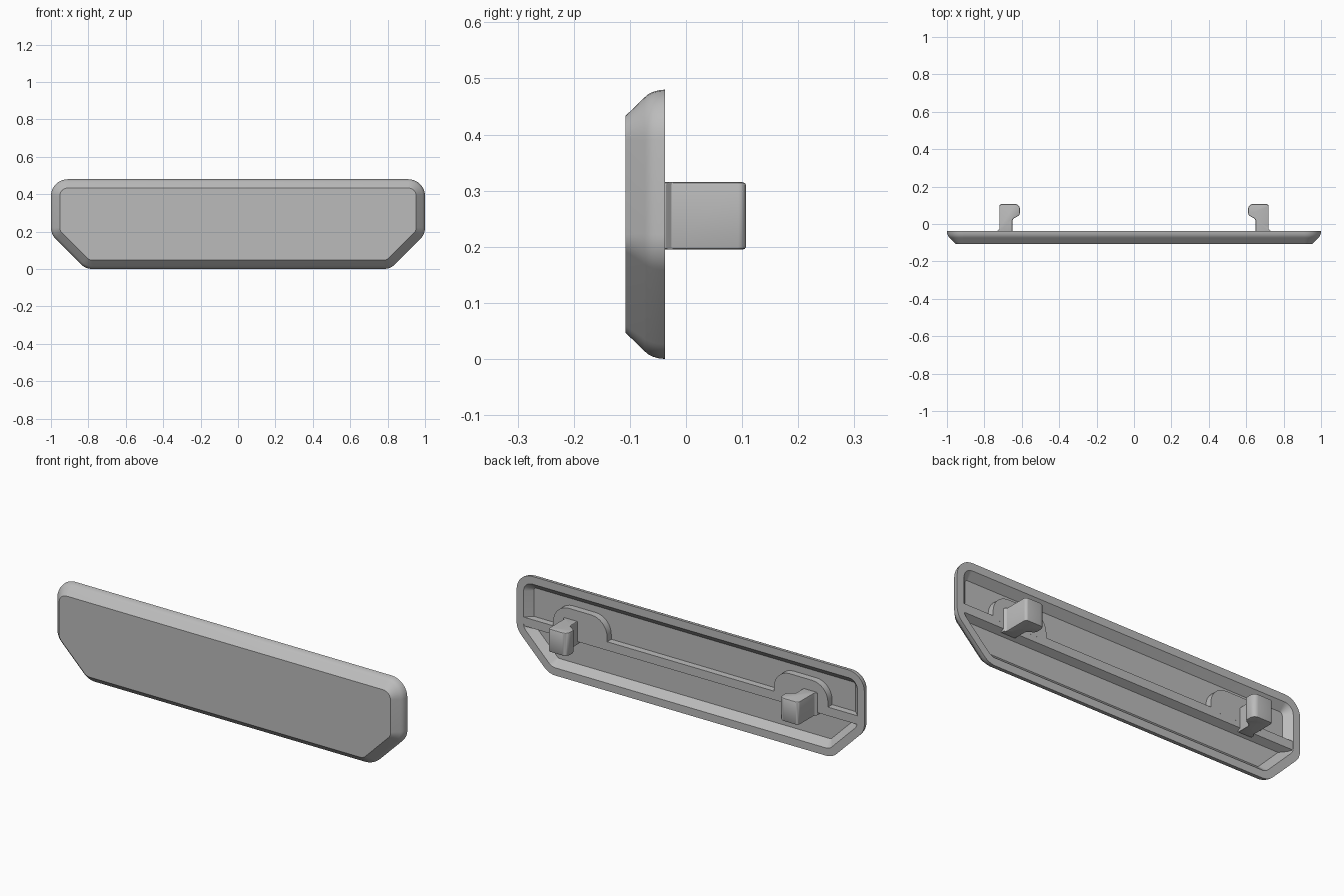
import bpy, bmesh, math
from mathutils import Vector

cube = bpy.data.objects.get("Cube")
if cube:
    bpy.data.objects.remove(cube, do_unlink=True)

grey = bpy.data.materials.new("plain_grey")
grey.use_nodes = True
grey.diffuse_color = (0.5, 0.5, 0.5, 1)
grey.node_tree.nodes["Principled BSDF"].inputs["Base Color"].default_value = (0.5, 0.5, 0.5, 1)

BACK, FLOOR, FRONT = -0.037, -0.072, -0.108


def rounded(corners, radii, inset=0.0, steps=8):
    """Round each corner of a counter-clockwise outline, then offset it inwards."""
    pts = [Vector(c) for c in corners]
    out = []
    for i, p in enumerate(pts):
        a = (p - pts[i - 1]).normalized()
        b = (pts[(i + 1) % len(pts)] - p).normalized()
        turn = math.atan2(a.x * b.y - a.y * b.x, a.dot(b))
        side = 1 if turn > 0 else -1
        r = radii[i]
        inward = Vector((-a.y, a.x)) * side
        centre = p - a * r * math.tan(abs(turn) / 2) + inward * r
        start = math.atan2(-inward.y, -inward.x)
        for k in range(steps + 1):
            t = start + turn * k / steps
            out.append(centre + Vector((math.cos(t), math.sin(t))) * (r - side * inset))
    return out


def loft(name, loops):
    """Skin a stack of equal loops and cap both ends."""
    bm = bmesh.new()
    rings = [[bm.verts.new(v) for v in loop] for loop in loops]
    n = len(rings[0])
    for lo, hi in zip(rings, rings[1:]):
        for i in range(n):
            j = (i + 1) % n
            bm.faces.new((lo[i], lo[j], hi[j], hi[i]))
    bm.faces.new(rings[0][::-1])
    bm.faces.new(rings[-1])
    bmesh.ops.recalc_face_normals(bm, faces=bm.faces)
    mesh = bpy.data.meshes.new(name)
    bm.to_mesh(mesh)
    bm.free()
    mesh.materials.append(grey)
    ob = bpy.data.objects.new(name, mesh)
    bpy.context.collection.objects.link(ob)
    return ob


def smooth(ob):
    bpy.ops.object.select_all(action="DESELECT")
    ob.select_set(True)
    bpy.context.view_layer.objects.active = ob
    bpy.ops.object.shade_smooth_by_angle(angle=math.radians(30))


# Plate: bevelled front, flat rim and sloped recess behind, as (depth, inset)
plate = [(-0.815, 0), (0.815, 0), (1, 0.185), (1, 0.48), (-1, 0.48), (-1, 0.185)]
stations = [(FRONT, 0.047), (-0.074, 0.014), (-0.067, 0.008), (-0.059, 0.004),
            (-0.048, 0.001), (BACK, 0), (BACK, 0.04), (FLOOR, 0.075)]
smooth(loft("plate", [[(p.x, y, p.y) for p in rounded(plate, [0.09] * 6, inset)]
                      for y, inset in stations]))

# Cross rib with a sloped underside
rib = [(BACK - 0.0005, 0.255), (FLOOR - 0.003, 0.255), (FLOOR - 0.003, 0.19), (BACK - 0.0005, 0.21)]
loft("cross_rib", [[(x, y, z) for y, z in rib] for x in (-0.96, 0.96)])

for side, label in ((1, "left"), (-1, "right")):
    # Round-topped pad that carries the clip
    pad = rounded([(0.48, 0.24), (0.79, 0.24), (0.79, 0.37), (0.48, 0.37)],
                  [0.001, 0.001, 0.09, 0.09])
    smooth(loft(label + "_pad", [[(side * p.x, y, p.y) for p in pad]
                                 for y in (FLOOR - 0.003, BACK - 0.0003)]))

    # Hooked clip, its head leaning towards the middle
    hook = rounded([(0.73, -0.055), (0.73, -0.036), (0.72, -0.026), (0.72, 0.107),
                    (0.61, 0.107), (0.61, 0.048), (0.65, 0.026), (0.65, -0.055)],
                   [0.001, 0.003, 0.004, 0.014, 0.026, 0.022, 0.02, 0.001], steps=5)
    layers = [(0.195, 0.005), (0.1965, 0.0015), (0.2, 0), (0.31, 0), (0.3135, 0.0015), (0.315, 0.005)]
    centre = Vector((0.67, 0.03))
    loops = []
    for z, inset in layers:
        scale = 1 - inset / 0.06
        loops.append([(side * (centre.x + (p.x - centre.x) * scale),
                       centre.y + (p.y - centre.y) * scale, z) for p in hook])
    smooth(loft(label + "_clip", loops))
